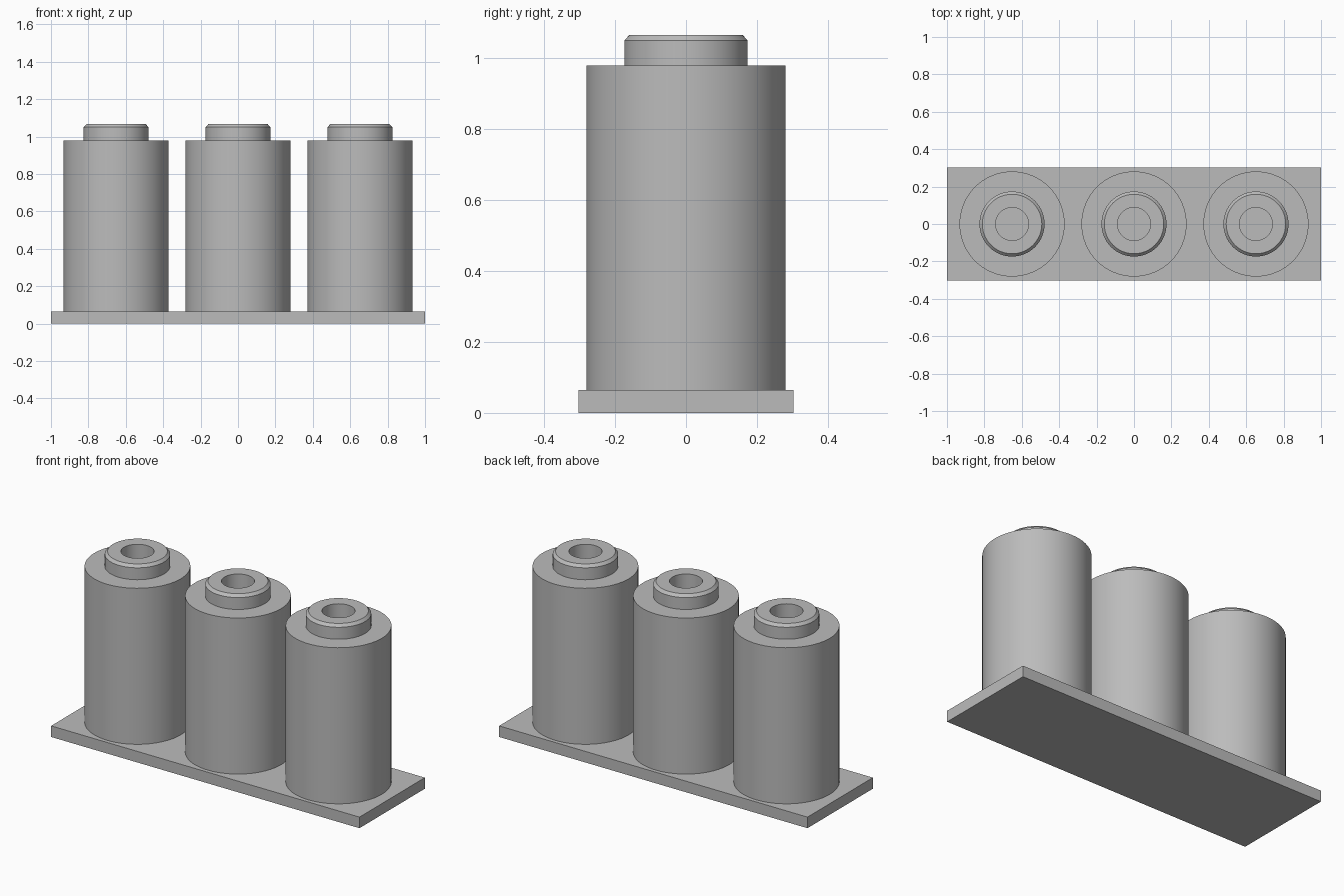
import bpy, bmesh, math
from mathutils import Matrix

cube = bpy.data.objects.get("Cube")
if cube:
    bpy.data.objects.remove(cube, do_unlink=True)

grey = bpy.data.materials.new("light_grey")
grey.use_nodes = True
colour = (0.5, 0.5, 0.5, 1)
grey.diffuse_color = colour
grey.node_tree.nodes["Principled BSDF"].inputs["Base Color"].default_value = colour

PLATE_TOP = 0.065
SEGMENTS = 64


def add_object(name, bm, x=0):
    bmesh.ops.recalc_face_normals(bm, faces=bm.faces)
    mesh = bpy.data.meshes.new(name)
    bm.to_mesh(mesh)
    bm.free()
    mesh.materials.append(grey)
    obj = bpy.data.objects.new(name, mesh)
    obj.location.x = x
    bpy.context.collection.objects.link(obj)
    return obj


def lathe(name, profile, x):
    """Spin a (radius, height) profile about the z axis."""
    bm = bmesh.new()
    verts = [bm.verts.new((r, 0, z)) for r, z in profile]
    edges = [bm.edges.new(pair) for pair in zip(verts, verts[1:])]
    bmesh.ops.spin(bm, geom=verts + edges, cent=(0, 0, 0), axis=(0, 0, 1),
                   angle=math.tau, steps=SEGMENTS, use_duplicate=False)
    bmesh.ops.remove_doubles(bm, verts=bm.verts, dist=0.0001)
    obj = add_object(name, bm, x)
    bpy.ops.object.select_all(action="DESELECT")
    obj.select_set(True)
    bpy.context.view_layer.objects.active = obj
    bpy.ops.object.shade_smooth_by_angle(angle=math.radians(25))


# Flat base plate
bm = bmesh.new()
size = Matrix.Diagonal((2, 0.606, PLATE_TOP, 1))
bmesh.ops.create_cube(bm, size=1, matrix=Matrix.Translation((0, 0, PLATE_TOP / 2)) @ size)
add_object("base_plate", bm)

# Cylinder body, chamfered collar and central bore
profile = [(0, PLATE_TOP), (0.281, PLATE_TOP), (0.281, 0.98), (0.174, 0.98),
           (0.174, 1.05), (0.159, 1.066), (0.088, 1.066),
           (0.088, PLATE_TOP + 0.002), (0, PLATE_TOP + 0.002)]
for side, x in (("right", -0.652), ("middle", 0), ("left", 0.652)):
    lathe(side + "_cylinder", profile, x)
